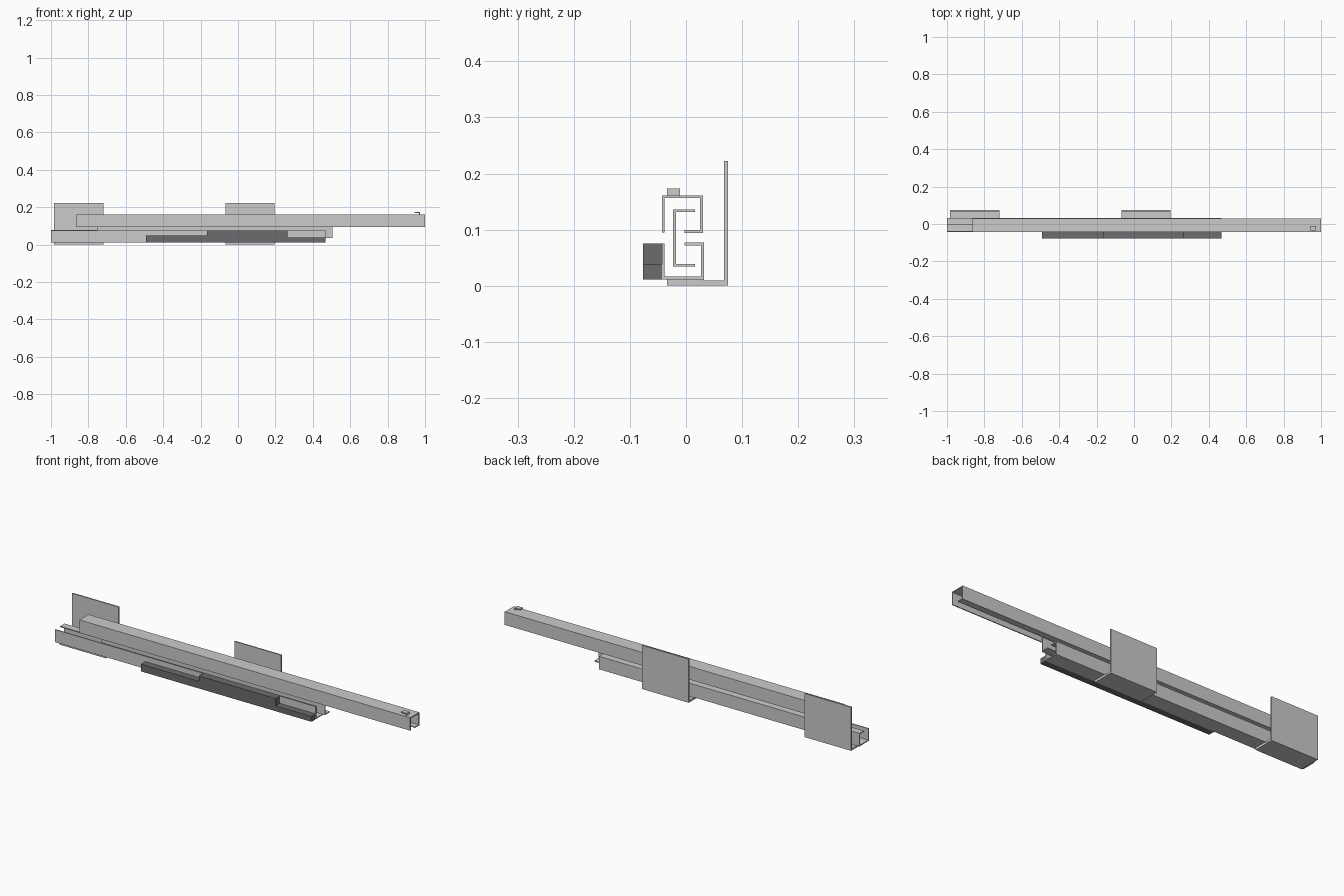
import bpy, bmesh

if "Cube" in bpy.data.objects:
    bpy.data.objects.remove(bpy.data.objects["Cube"])


def extrude_x(name, outline, x0, x1):
    """Solid prism: closed (y, z) outline swept from x0 to x1."""
    bm = bmesh.new()
    face = bm.faces.new([bm.verts.new((x0, y, z)) for y, z in outline])
    ret = bmesh.ops.extrude_face_region(bm, geom=[face])
    moved = [v for v in ret["geom"] if isinstance(v, bmesh.types.BMVert)]
    bmesh.ops.translate(bm, verts=moved, vec=(x1 - x0, 0, 0))
    bmesh.ops.recalc_face_normals(bm, faces=bm.faces[:])
    return finish(name, bm)


def extrude_y(name, outline, y0, y1):
    """Solid prism: closed (x, z) outline swept from y0 to y1."""
    bm = bmesh.new()
    face = bm.faces.new([bm.verts.new((x, y0, z)) for x, z in outline])
    ret = bmesh.ops.extrude_face_region(bm, geom=[face])
    moved = [v for v in ret["geom"] if isinstance(v, bmesh.types.BMVert)]
    bmesh.ops.translate(bm, verts=moved, vec=(0, y1 - y0, 0))
    bmesh.ops.recalc_face_normals(bm, faces=bm.faces[:])
    return finish(name, bm)


def finish(name, bm):
    mesh = bpy.data.meshes.new(name)
    bm.to_mesh(mesh)
    bm.free()
    obj = bpy.data.objects.new(name, mesh)
    bpy.context.collection.objects.link(obj)
    return obj


T = 0.005  # sheet thickness


def channel(y0, y1, z_base, z_free, z_lip, lip_y):
    """Hooked channel: base at z_base, front wall to z_free, back wall with lip."""
    s = T if z_free > z_base else -T
    return [(y0, z_free), (y0, z_base), (y1, z_base), (y1, z_lip),
            (lip_y, z_lip), (lip_y, z_lip - s), (y1 - T, z_lip - s),
            (y1 - T, z_base + s), (y0 + T, z_base + s), (y0 + T, z_free)]


# Fixed lower rail and sliding upper rail
extrude_x("lower_rail", channel(-0.043, 0.032, 0.011, 0.075, 0.077, -0.003), -1.0, 0.468)
extrude_x("upper_rail", channel(-0.043, 0.030, 0.161, 0.095, 0.094, -0.003), -0.863, 1.0)

# C-shaped middle rail
y0, y1, z0, z1 = -0.023, 0.016, 0.034, 0.136
extrude_x("middle_rail", [(y1, z0), (y0, z0), (y0, z1), (y1, z1), (y1, z1 - T),
                          (y0 + T, z1 - T), (y0 + T, z0 + T), (y1, z0 + T)],
          -0.755, 0.505)

# L-shaped mounting brackets
for i, x in enumerate((-0.983, -0.068)):
    extrude_x(f"mounting_bracket_{i + 1}",
              [(-0.034, 0), (0.075, 0), (0.075, 0.222), (0.068, 0.222),
               (0.068, 0.009), (0.032, 0.009), (0.032, 0.011), (-0.034, 0.011)],
              x, x + 0.263)

# Dark stepped drive housing on the front
housing = extrude_y("drive_housing",
                    [(-0.492, 0.011), (0.468, 0.011), (0.468, 0.038), (0.265, 0.038),
                     (0.265, 0.075), (-0.167, 0.075), (-0.167, 0.048), (-0.492, 0.048)],
                    -0.077, -0.043)
dark = bpy.data.materials.new("dark_grey")
dark.diffuse_color = (0.15, 0.15, 0.16, 1)
dark.use_nodes = True
dark.node_tree.nodes["Principled BSDF"].inputs["Base Color"].default_value = dark.diffuse_color
housing.data.materials.append(dark)

# Small bent catch on top of the upper rail
extrude_y("end_catch",
          [(0.943, 0.173), (0.974, 0.173), (0.974, 0.161), (0.968, 0.161),
           (0.968, 0.168), (0.943, 0.168)],
          -0.034, -0.011)
